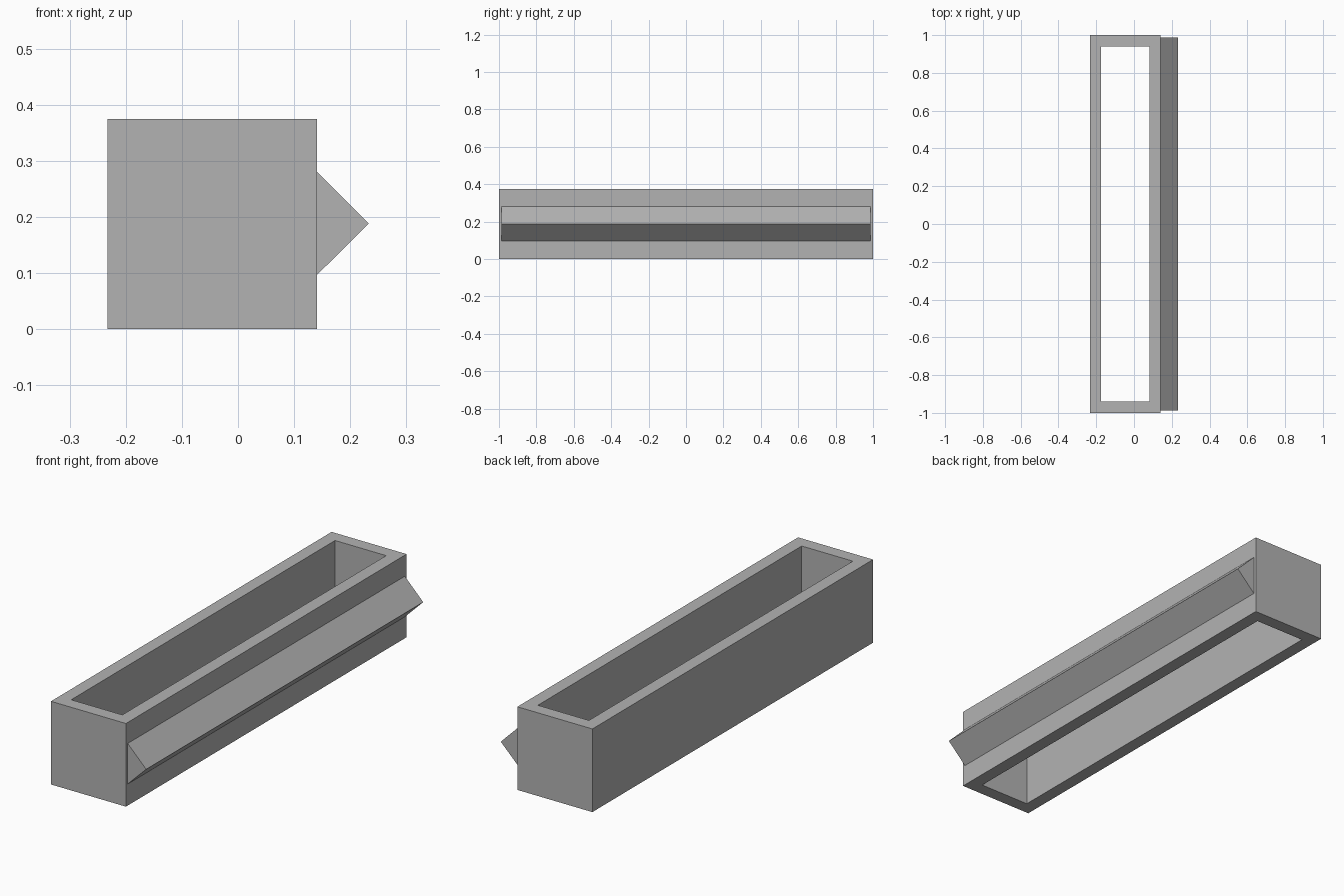
import bpy
import bmesh

cube = bpy.data.objects.get("Cube")
if cube:
    bpy.data.objects.remove(cube, do_unlink=True)

grey = bpy.data.materials.new("plain_grey")
grey.use_nodes = True
colour = (0.45, 0.45, 0.45, 1)
grey.diffuse_color = colour
grey.node_tree.nodes["Principled BSDF"].inputs["Base Color"].default_value = colour


def add_object(name, bm):
    bmesh.ops.recalc_face_normals(bm, faces=bm.faces)
    mesh = bpy.data.meshes.new(name)
    bm.to_mesh(mesh)
    bm.free()
    mesh.materials.append(grey)
    obj = bpy.data.objects.new(name, mesh)
    bpy.context.collection.objects.link(obj)
    return obj


def rectangle(x0, x1, y):
    return [(x0, -y), (x1, -y), (x1, y), (x0, y)]


# Rectangular frame, open at the top and the bottom
height = 0.375
bm = bmesh.new()
rings = [[bm.verts.new((x, y, z)) for x, y in outline]
         for outline, z in ((rectangle(-0.233, 0.141, 1), 0),
                            (rectangle(-0.233, 0.141, 1), height),
                            (rectangle(-0.174, 0.081, 0.94), height),
                            (rectangle(-0.174, 0.081, 0.94), 0))]
for ring, following in zip(rings, rings[1:] + rings[:1]):
    for i in range(4):
        j = (i + 1) % 4
        bm.faces.new((ring[i], ring[j], following[j], following[i]))
add_object("open_frame", bm)

# Triangular ridge along the left side
bm = bmesh.new()
profile = [(0.141, 0.097), (0.233, 0.188), (0.141, 0.28)]
end = bm.faces.new([bm.verts.new((x, -0.987, z)) for x, z in profile])
extruded = bmesh.ops.extrude_face_region(bm, geom=[end], use_keep_orig=True)
moved = [v for v in extruded["geom"] if isinstance(v, bmesh.types.BMVert)]
bmesh.ops.translate(bm, verts=moved, vec=(0, 1.974, 0))
add_object("side_ridge", bm)
